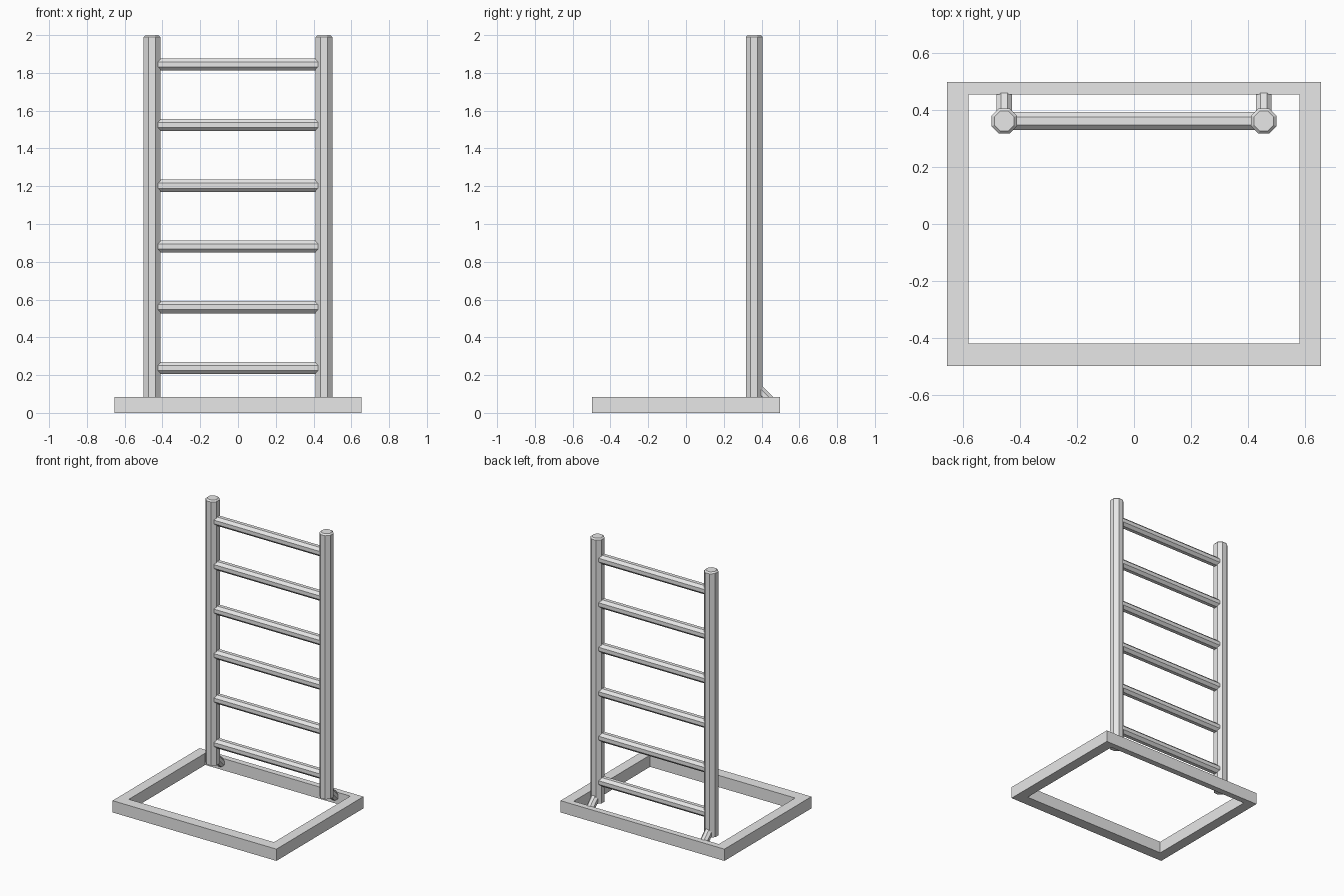
import bpy
import bmesh
import math
from mathutils import Matrix, Vector

cube = bpy.data.objects.get("Cube")
if cube:
    bpy.data.objects.remove(cube, do_unlink=True)

grey = bpy.data.materials.new("plain grey")
grey.use_nodes = True
colour = (0.8, 0.8, 0.8, 1)
grey.diffuse_color = colour
grey.node_tree.nodes["Principled BSDF"].inputs["Base Color"].default_value = colour


def add_object(name, bm):
    bmesh.ops.recalc_face_normals(bm, faces=bm.faces)
    mesh = bpy.data.meshes.new(name)
    bm.to_mesh(mesh)
    bm.free()
    mesh.materials.append(grey)
    obj = bpy.data.objects.new(name, mesh)
    bpy.context.collection.objects.link(obj)
    return obj


def octagonal_bar(name, start, end, width, roll=(0, 0, 1), bevel_end=0):
    """Eight-sided bar between two points, flat side turned towards roll."""
    start, end = Vector(start), Vector(end)
    axis = end - start
    z = axis.normalized()
    x = Vector(roll).cross(z).normalized()
    turn = Matrix((x, z.cross(x), z)).transposed().to_4x4()
    radius = width / 2 / math.cos(math.pi / 8)
    bm = bmesh.new()
    bmesh.ops.create_cone(bm, cap_ends=True, segments=8, radius1=radius,
                          radius2=radius, depth=axis.length)
    bmesh.ops.rotate(bm, verts=bm.verts, matrix=Matrix.Rotation(math.pi / 8, 3, "Z"))
    # Flat sides face the local axes whichever way the primitive starts
    if min(abs(v.co.x) for v in bm.verts) < 0.001:
        bmesh.ops.rotate(bm, verts=bm.verts, matrix=Matrix.Rotation(math.pi / 8, 3, "Z"))
    if bevel_end:
        rim = [e for e in bm.edges if all(v.co.z > 0 for v in e.verts)]
        bmesh.ops.bevel(bm, geom=rim, offset=bevel_end, segments=1, affect="EDGES")
    bm.transform(Matrix.Translation((start + end) / 2) @ turn)
    return add_object(name, bm)


# Base frame: rectangle with an opening, the back rail narrower
HALF_X, HALF_Y, BASE_TOP = 0.655, 0.497, 0.085


def rectangle(bm, x, y_front, y_back, z):
    corners = ((-x, y_front), (x, y_front), (x, y_back), (-x, y_back))
    return [bm.verts.new((cx, cy, z)) for cx, cy in corners]


bm = bmesh.new()
rings = [rectangle(bm, HALF_X, -HALF_Y, HALF_Y, 0),
         rectangle(bm, HALF_X, -HALF_Y, HALF_Y, BASE_TOP),
         rectangle(bm, 0.58, -0.418, 0.454, BASE_TOP),
         rectangle(bm, 0.58, -0.418, 0.454, 0)]
for i, ring in enumerate(rings):
    following = rings[(i + 1) % 4]
    for j in range(4):
        k = (j + 1) % 4
        bm.faces.new((ring[j], ring[k], following[k], following[j]))
add_object("base_frame", bm)

# Posts and the short sloping braces tying them to the back rail
POST_X, POST_Y = 0.455, 0.361
for side, x in (("left", POST_X), ("right", -POST_X)):
    octagonal_bar(side + "_post", (x, POST_Y, BASE_TOP), (x, POST_Y, 2),
                  0.089, roll=(0, 1, 0), bevel_end=0.01)
    octagonal_bar(side + "_brace", (x, 0.37, 0.136), (x, 0.46, 0.046),
                  0.055, roll=(0, 1, 1))

# Rungs
for i in range(6):
    z = 0.238 + i * 0.3215
    octagonal_bar("rung_%d" % (i + 1), (-0.43, POST_Y, z), (0.43, POST_Y, z), 0.064)
